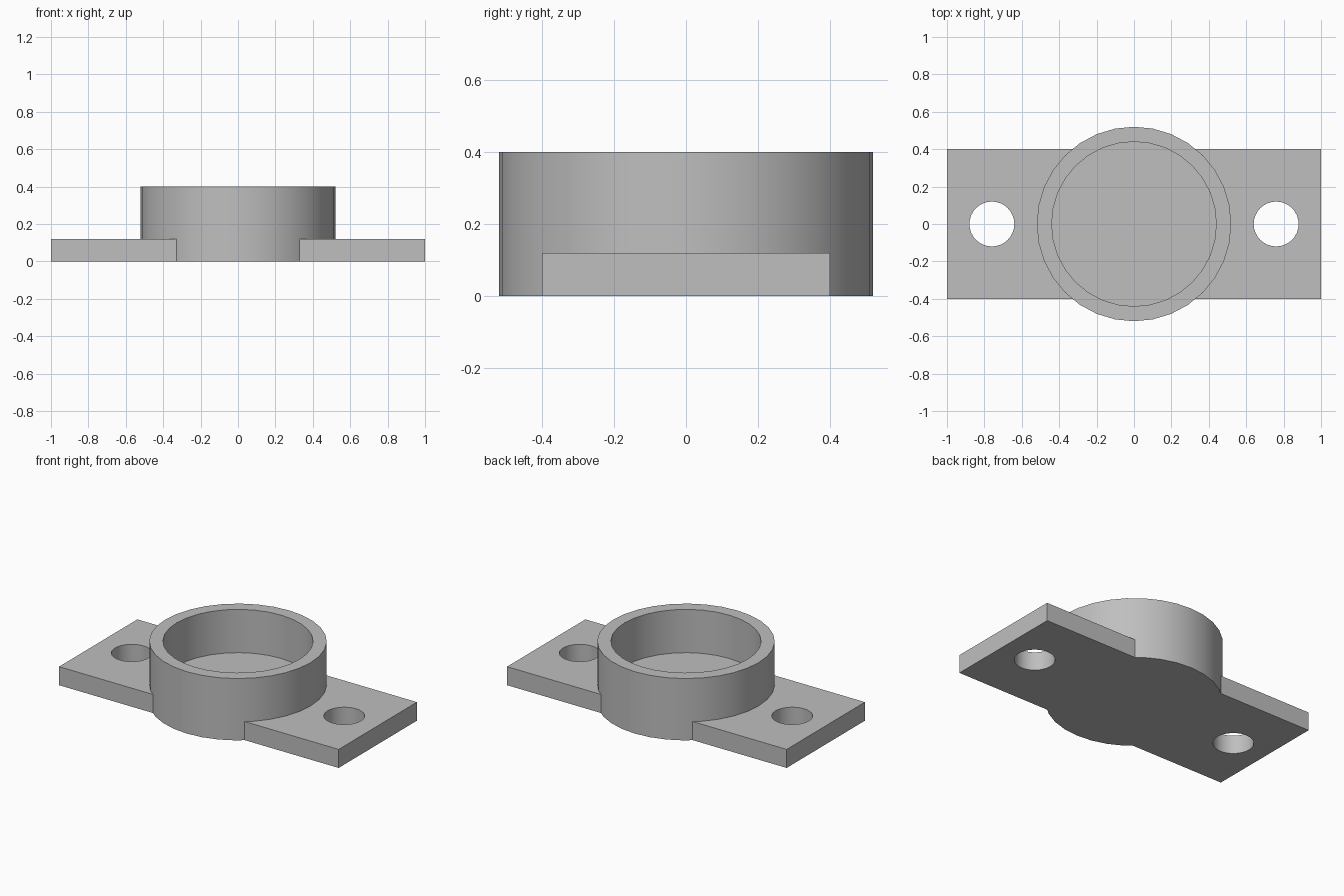
import bpy
import math

cube = bpy.data.objects.get("Cube")
if cube:
    bpy.data.objects.remove(cube, do_unlink=True)

PLATE_H, CUP_H = 0.12, 0.4
SEGMENTS = 32

grey = bpy.data.materials.new("plain grey")
grey.use_nodes = True
colour = (0.52, 0.52, 0.52, 1)
grey.diffuse_color = colour
grey.node_tree.nodes["Principled BSDF"].inputs["Base Color"].default_value = colour


def cylinder(name, radius, bottom, top, x=0):
    bpy.ops.mesh.primitive_cylinder_add(
        vertices=SEGMENTS, radius=radius, depth=top - bottom,
        location=(x, 0, (bottom + top) / 2), rotation=(0, 0, math.pi / 2))
    obj = bpy.context.object
    obj.name = name
    obj.data.materials.append(grey)
    return obj


def combine(target, other, operation):
    """Apply a boolean to the target and remove the helper."""
    mod = target.modifiers.new(operation.lower(), 'BOOLEAN')
    mod.operation = operation
    mod.solver = 'EXACT'
    mod.object = other
    bpy.context.view_layer.objects.active = target
    bpy.ops.object.modifier_apply(modifier=mod.name)
    bpy.data.objects.remove(other, do_unlink=True)


# Flat mounting plate
bpy.ops.mesh.primitive_cube_add(size=1, location=(0, 0, PLATE_H / 2))
flange = bpy.context.object
flange.name = "flanged_cup"
flange.scale = (2, 0.8, PLATE_H)
bpy.ops.object.transform_apply(location=True, rotation=True, scale=True)
flange.data.materials.append(grey)

# Round cup with a closed floor level with the plate
combine(flange, cylinder("cup_body", 0.52, 0, CUP_H), 'UNION')
combine(flange, cylinder("cup_bore", 0.44, PLATE_H, CUP_H + 0.1), 'DIFFERENCE')

# Bolt holes
for side in (-1, 1):
    combine(flange, cylinder("bolt_hole", 0.12, -0.1, PLATE_H + 0.1, side * 0.76), 'DIFFERENCE')

# Smooth round walls, crisp rims
bpy.ops.object.select_all(action='DESELECT')
flange.select_set(True)
bpy.context.view_layer.objects.active = flange
bpy.ops.object.shade_smooth_by_angle(angle=math.radians(30))
